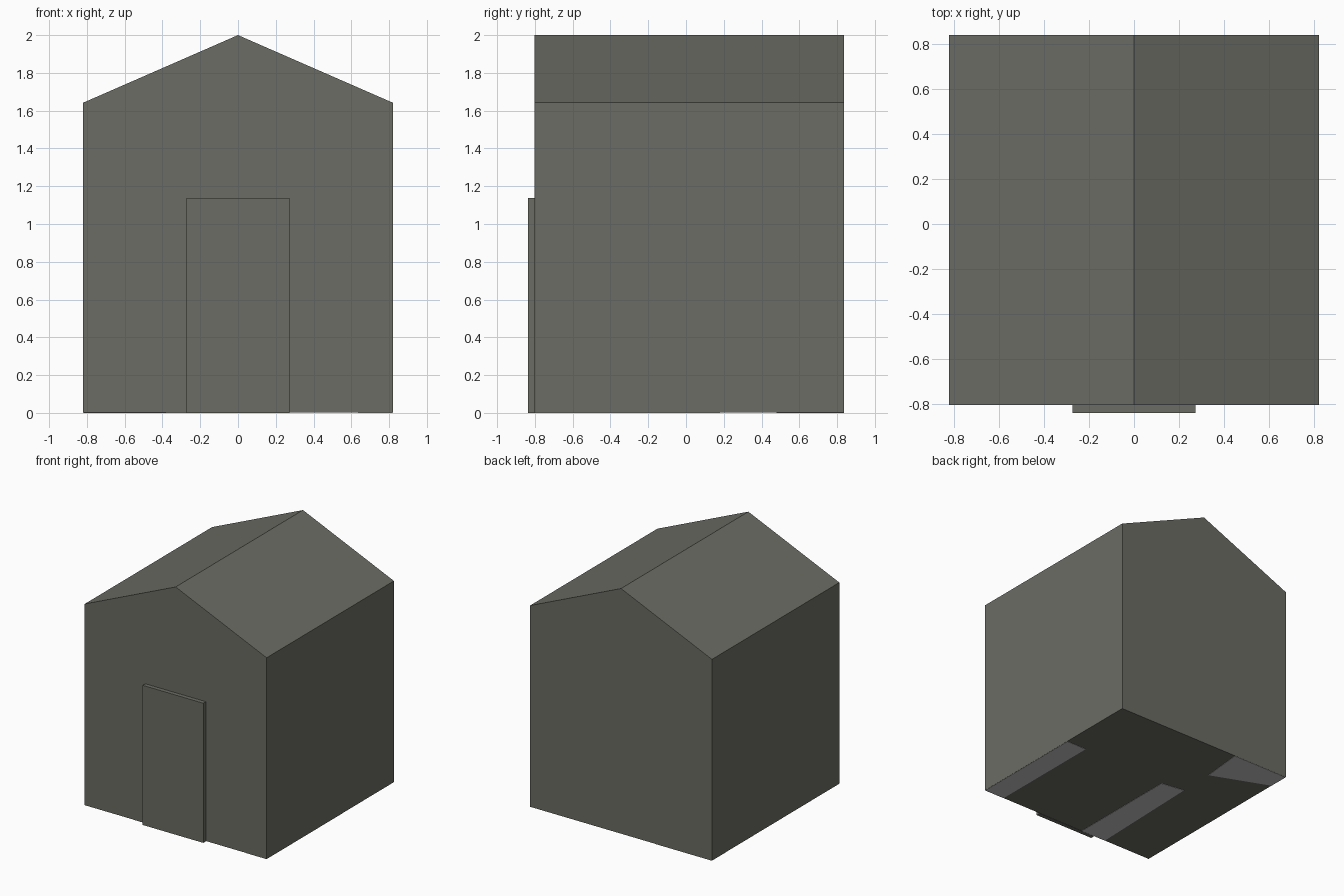
import bpy, bmesh

if "Cube" in bpy.data.objects:
    bpy.data.objects.remove(bpy.data.objects["Cube"])


def flat_colour(name, rgb):
    mat = bpy.data.materials.new(name)
    mat.diffuse_color = (*rgb, 1.0)
    mat.use_nodes = True
    mat.node_tree.nodes["Principled BSDF"].inputs["Base Color"].default_value = mat.diffuse_color
    return mat


olive = flat_colour("olive_grey", (0.147, 0.149, 0.126))
light = flat_colour("light_grey", (0.55, 0.55, 0.55))


def extrude(name, points, vec, mat):
    """Closed solid made by sweeping a flat outline along a vector."""
    bm = bmesh.new()
    face = bm.faces.new([bm.verts.new(p) for p in points])
    swept = bmesh.ops.extrude_face_region(bm, geom=[face], use_keep_orig=True)
    moved = [v for v in swept["geom"] if isinstance(v, bmesh.types.BMVert)]
    bmesh.ops.translate(bm, verts=moved, vec=vec)
    bmesh.ops.recalc_face_normals(bm, faces=bm.faces)
    mesh = bpy.data.meshes.new(name)
    bm.to_mesh(mesh)
    bm.free()
    mesh.materials.append(mat)
    obj = bpy.data.objects.new(name, mesh)
    bpy.context.collection.objects.link(obj)
    return obj


W, EAVE, RIDGE = 0.82, 1.642, 2.0
FRONT, BACK = -0.803, 0.837
BASE = 0.002  # thickness of the floor patches under the body

# House body with gabled roof
outline = [(-W, BASE), (W, BASE), (W, EAVE), (0, RIDGE), (-W, EAVE)]
extrude("house_body", [(x, FRONT, z) for x, z in outline], (0, BACK - FRONT, 0), olive)

# Door slab standing proud of the front wall
door = [(-0.273, 0), (0.273, 0), (0.273, 1.138), (-0.273, 1.138)]
extrude("door", [(x, -0.837, z) for x, z in door], (0, FRONT + 0.837, 0), olive)

# Light floor patches showing on the underside
EDGE = W - 0.001
MID = 0.18
patches = {
    "floor_strip_right": [(0.635, FRONT + 0.001), (EDGE, FRONT + 0.001), (EDGE, MID), (0.635, MID)],
    "floor_strip_middle": [(-0.38, FRONT + 0.001), (-0.15, FRONT + 0.001), (-0.15, MID - 0.03), (-0.35, MID)],
    "floor_corner_back": [(-EDGE, 0.667), (-0.345, 0.48), (-0.31, BACK - 0.001), (-EDGE, BACK - 0.001)],
}
for name, shape in patches.items():
    extrude(name, [(x, y, 0) for x, y in shape], (0, 0, BASE), light)
